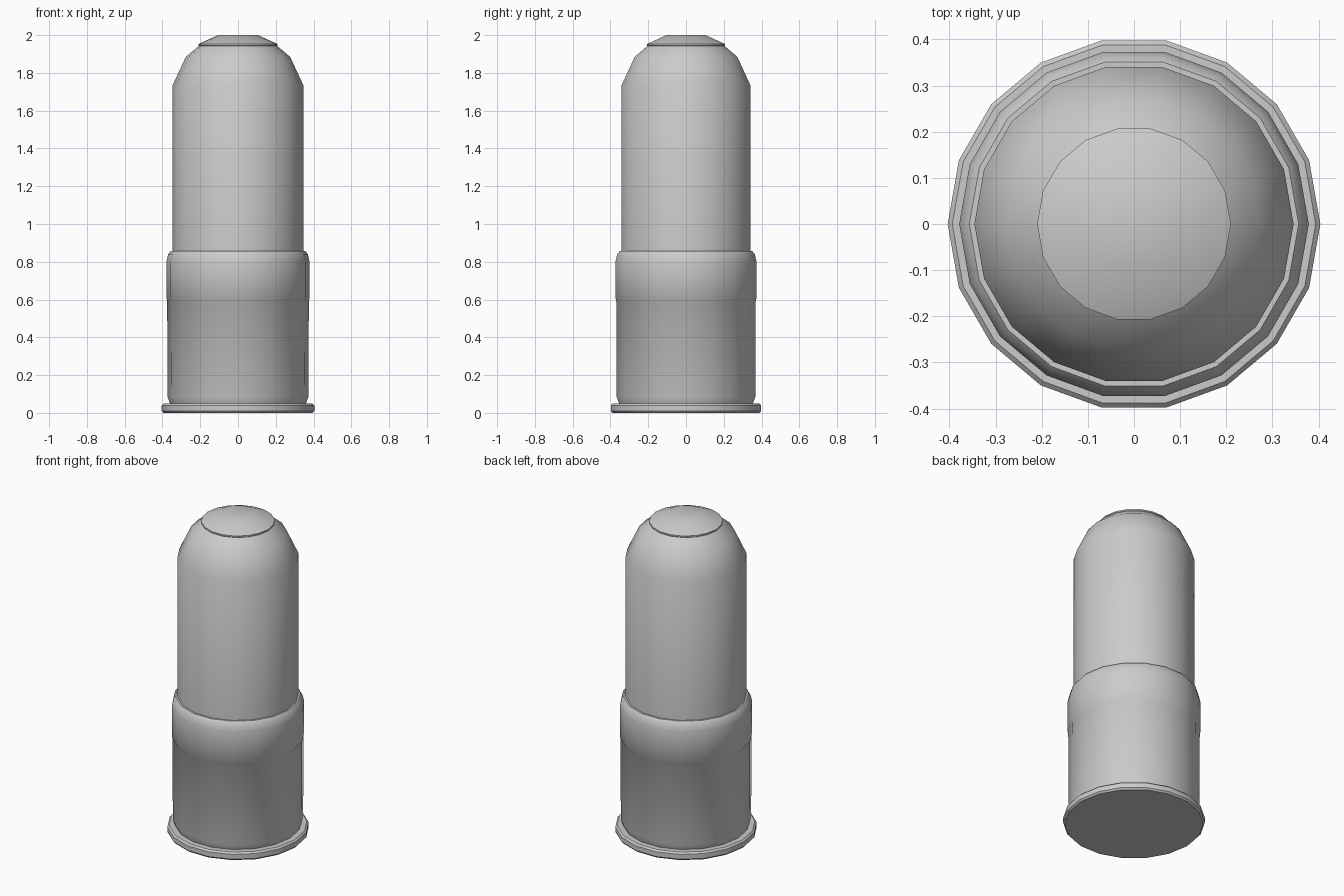
import bpy, bmesh
from math import cos, sin, radians, tau

if "Cube" in bpy.data.objects:
    bpy.data.objects.remove(bpy.data.objects["Cube"])

SIDES = 18


def lathe(name, profile, sharp=35):
    """Revolve (radius, z) points around z; radius 0 closes to a pole."""
    bm = bmesh.new()
    rings = []
    for r, z in profile:
        n = 1 if r == 0 else SIDES
        rings.append([bm.verts.new((r * cos(tau * i / SIDES), r * sin(tau * i / SIDES), z))
                      for i in range(n)])
    for a, b in zip(rings, rings[1:]):
        for i in range(SIDES):
            j = (i + 1) % SIDES
            corners = [a[i % len(a)], a[j % len(a)], b[j % len(b)], b[i % len(b)]]
            bm.faces.new(list(dict.fromkeys(corners)))
    bmesh.ops.recalc_face_normals(bm, faces=bm.faces)
    mesh = bpy.data.meshes.new(name)
    bm.to_mesh(mesh)
    bm.free()
    obj = bpy.data.objects.new(name, mesh)
    bpy.context.collection.objects.link(obj)
    bpy.ops.object.select_all(action='DESELECT')
    obj.select_set(True)
    bpy.context.view_layer.objects.active = obj
    bpy.ops.object.shade_smooth_by_angle(angle=radians(sharp))
    return obj


# Base rim with bevelled edges
lathe("base_rim", [(0, 0), (0.395, 0), (0.404, 0.01), (0.404, 0.04),
                   (0.394, 0.05), (0, 0.05)])

# Casing with a slightly wider upper band and rounded mouth
lathe("casing", [(0, 0.05), (0.36, 0.05), (0.373, 0.085), (0.375, 0.60),
                 (0.379, 0.605), (0.379, 0.80), (0.37, 0.84), (0.357, 0.856),
                 (0.34, 0.856)], 50)

# Projectile with curved shoulder
lathe("projectile", [(0, 0.80), (0.346, 0.80), (0.346, 1.735), (0.276, 1.885),
                     (0.208, 1.942), (0, 1.942)], 40)

# Low domed tip cap
lathe("tip_cap", [(0, 1.935), (0.20, 1.935), (0.21, 1.945), (0.21, 1.953),
                  (0.105, 2.0), (0, 2.0)])
